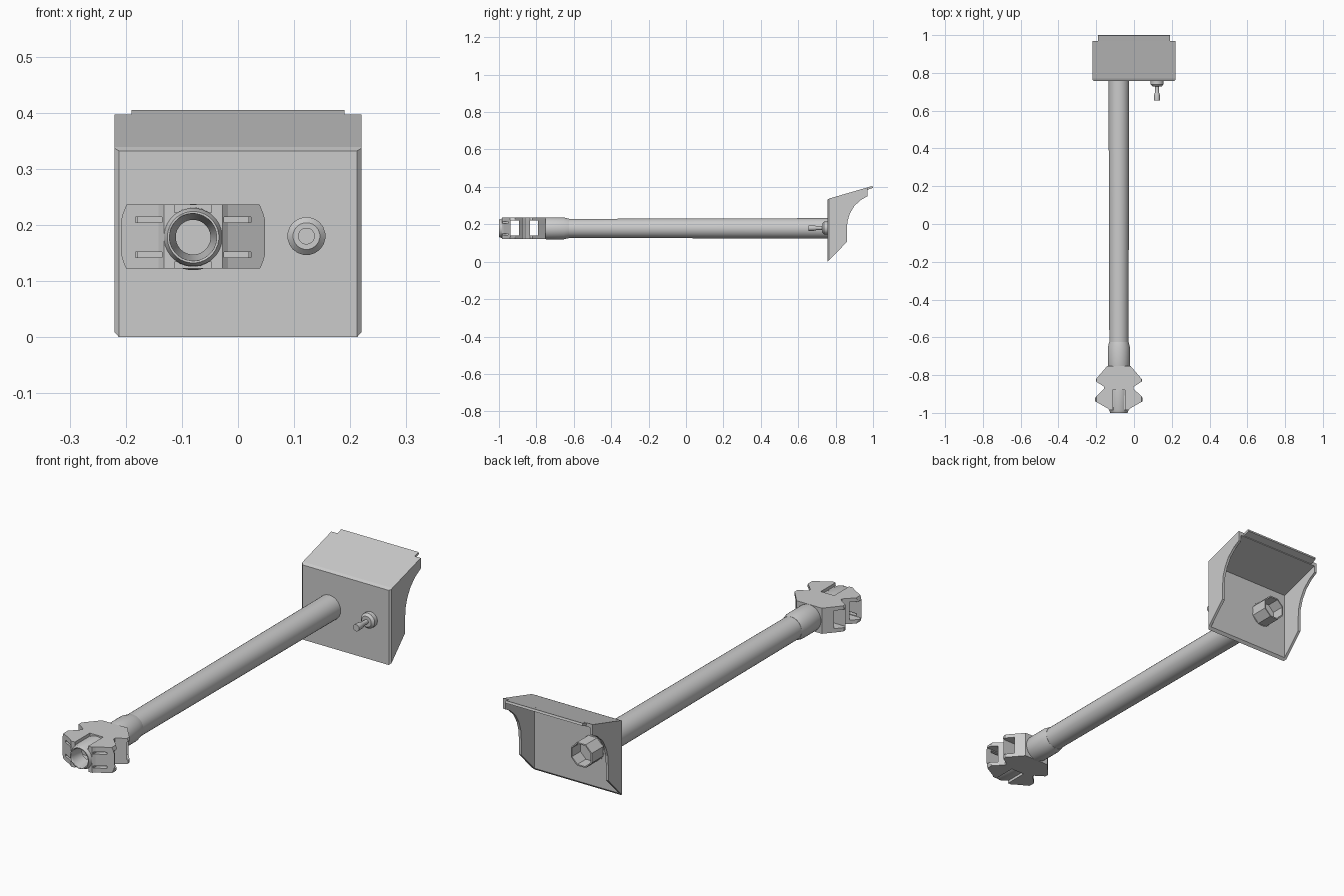
import bpy, bmesh, math
from mathutils import Matrix

if "Cube" in bpy.data.objects:
    bpy.data.objects.remove(bpy.data.objects["Cube"])

grey = bpy.data.materials.new("light grey")
grey.diffuse_color = (0.6, 0.6, 0.6, 1)
grey.use_nodes = True
grey.node_tree.nodes["Principled BSDF"].inputs["Base Color"].default_value = grey.diffuse_color
CX, CZ = -0.08, 0.178   # barrel axis


def add(name, bm, smooth=True):
    bmesh.ops.recalc_face_normals(bm, faces=bm.faces)
    me = bpy.data.meshes.new(name)
    bm.to_mesh(me)
    bm.free()
    ob = bpy.data.objects.new(name, me)
    bpy.context.collection.objects.link(ob)
    me.materials.append(grey)
    if smooth:
        bpy.ops.object.select_all(action='DESELECT')
        ob.select_set(True)
        bpy.context.view_layer.objects.active = ob
        bpy.ops.object.shade_smooth_by_angle(angle=math.radians(35))
    return ob


def prism(bm, pts, vec):
    """Extrude a closed loop of 3D points along vec."""
    f = bm.faces.new([bm.verts.new(p) for p in pts])
    r = bmesh.ops.extrude_face_region(bm, geom=[f])
    bmesh.ops.translate(bm, vec=vec, verts=[v for v in r["geom"] if isinstance(v, bmesh.types.BMVert)])


def box(name, x0, x1, y0, y1, z0, z1):
    bm = bmesh.new()
    prism(bm, [(x0, y0, z0), (x1, y0, z0), (x1, y1, z0), (x0, y1, z0)], (0, 0, z1 - z0))
    return add(name, bm, False)


def lathe(name, prof, n, x, z, loop=False, smooth=True):
    """Turn (radius, y) points around an axis parallel to y."""
    bm = bmesh.new()
    rings = [[bm.verts.new((x + r * math.cos(2 * math.pi * (i + .5) / n), y,
                            z + r * math.sin(2 * math.pi * (i + .5) / n)))
              for i in range(n)] for r, y in prof]
    pairs = list(zip(rings, rings[1:]))
    if loop:
        pairs.append((rings[-1], rings[0]))
    else:
        bm.faces.new(rings[0])
        bm.faces.new(rings[-1])
    for a, b in pairs:
        for i in range(n):
            j = (i + 1) % n
            bm.faces.new((a[i], a[j], b[j], b[i]))
    return add(name, bm, smooth)


def cut(ob, cutters, op='DIFFERENCE'):
    """Apply boolean operations and remove the cutters."""
    for c in cutters:
        bpy.context.view_layer.objects.active = ob
        m = ob.modifiers.new("cut", 'BOOLEAN')
        m.operation, m.solver, m.object = op, 'EXACT', c
        bpy.ops.object.modifier_apply(modifier=m.name)
        bpy.data.objects.remove(c)


# Bracket shell: side profile extruded across, hollowed from the back and below
side = [(.757, 0), (.86, .105), (.86, .17), (.863, .215), (.876, .257), (.9, .298),
        (.935, .33), (.97, .35), (.97, .397), (.77, .339), (.757, .332)]
bm = bmesh.new()
prism(bm, [(-.22, y, z) for y, z in side], (.44, 0, 0))
front = [e for e in bm.edges if all(v.co.y < .758 for v in e.verts)
         and abs(e.verts[0].co.z - e.verts[1].co.z) > .1]
bmesh.ops.bevel(bm, geom=front, offset=.008, segments=1, affect='EDGES')
bracket = add("bracket", bm, False)
bm = bmesh.new()
hollow = [(.768, -.1), (.768, .322), (1.1, .418), (1.1, -.1)]
prism(bm, [(-.208, y, z) for y, z in hollow], (.416, 0, 0))
cut(bracket, [add("bracket_hollow", bm, False)])

# Rear lip continuing the sloped top
bm = bmesh.new()
lip = [(.965, .3955), (.997, .405), (1.0, .395), (.965, .382)]
prism(bm, [(-.19, y, z) for y, z in lip], (.38, 0, 0))
add("rear_lip", bm, False)

# Barrel, with the collar that meets the brake
lathe("barrel", [(.051, -.66), (.055, .77)], 32, CX, CZ)
lathe("collar", [(.055, -.765), (.059, -.745), (.059, -.655), (.052, -.625)], 32, CX, CZ)

# Octagonal socket behind the bracket plate
lathe("rear_socket", [(.056, .76), (.056, .85), (.05, .85), (.05, .79), (.001, .79), (.001, .76)],
      8, CX, CZ, True, False)

# Brake body: finned outline extruded upward, ends rounded by a large cylinder
half = [(.052, -.985), (.062, -.975), (.132, -.935), (.122, -.915), (.078, -.872), (.078, -.862),
        (.122, -.833), (.122, -.822), (.062, -.752)]
outline = half + [(-x, y) for x, y in reversed(half)]
bm = bmesh.new()
prism(bm, [(CX + x, y, .122) for x, y in outline], (0, 0, .114))
brake = add("muzzle_brake", bm, False)
cut(brake, [lathe("brake_rounding", [(.132, -1.1), (.132, -.7)], 48, CX, CZ)], 'INTERSECT')

# U-shaped reliefs above and below the muzzle tube
for z0, z1 in ((.222, .3), (.05, .134)):
    cut(brake, [box("relief", CX - .033, CX + .033, -1.1, -.88, z0, z1)])
# Muzzle tube
cut(brake, [lathe("muzzle_tube", [(.046, -1.0), (.052, -.985), (.053, -.86)], 32, CX, CZ)], 'UNION')
# Tapered bore, side ports and narrow front slots
cut(brake, [lathe("bore", [(.042, -1.02), (.042, -.99), (.031, -.94), (.031, -.78)], 32, CX, CZ)])
for y0, y1 in ((-.937, -.893), (-.835, -.79)):
    cut(brake, [box("port", CX - .3, CX + .3, y0, y1, .139, .219)])
for s in (-1, 1):
    for z in (.147, .209):
        a, b = sorted((CX + s * .055, CX + s * .103))
        cut(brake, [box("slot", a, b, -1.1, -.93, z - .005, z + .005)])

# Small pin beside the barrel
lathe("side_pin", [(.034, .76), (.034, .738), (.024, .728), (.010, .728), (.010, .70),
                   (.015, .685), (.015, .655)], 20, .122, .18)
